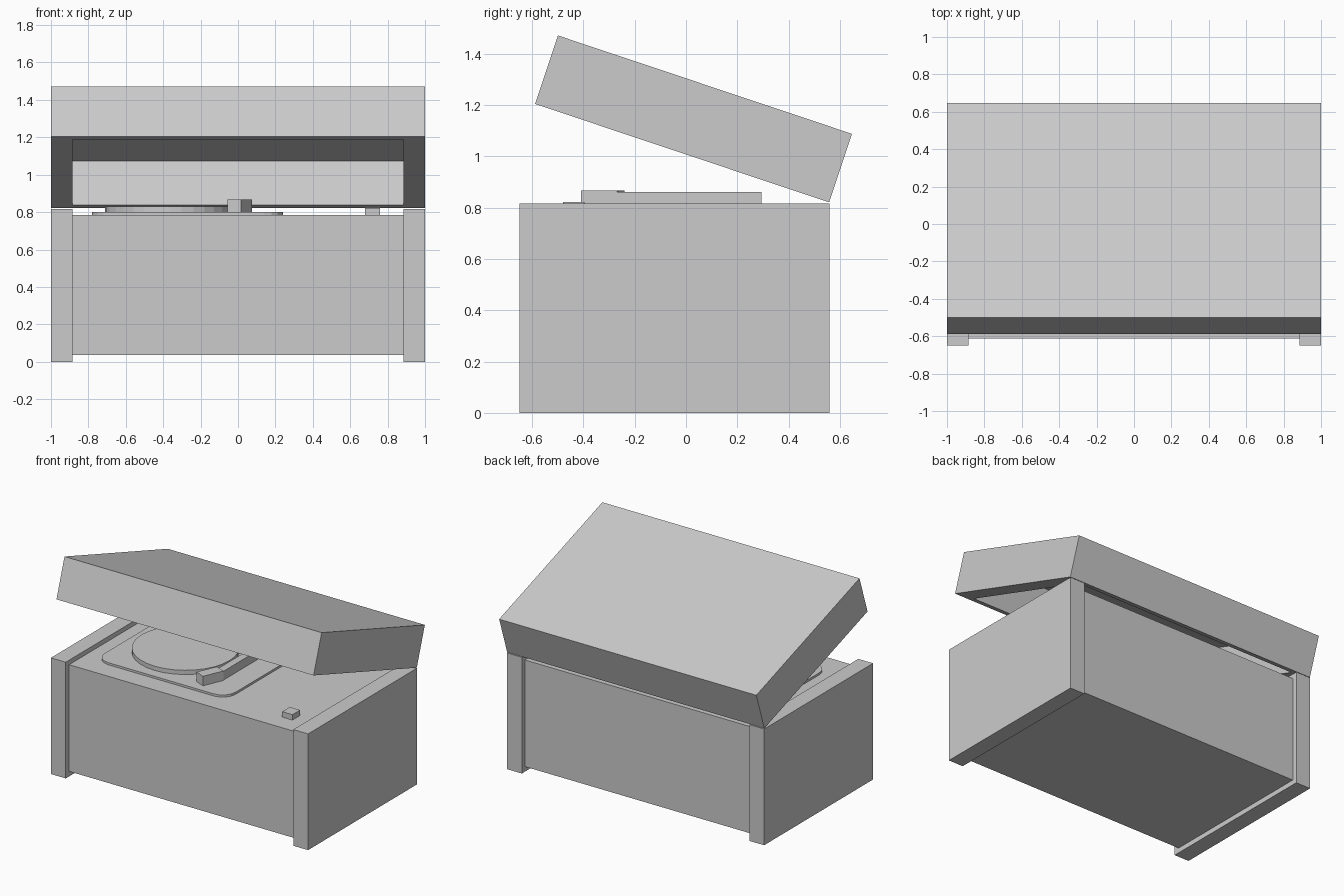
import bpy, bmesh, math

if "Cube" in bpy.data.objects:
    bpy.data.objects.remove(bpy.data.objects["Cube"])

def finish(name, bm):
    bmesh.ops.recalc_face_normals(bm, faces=bm.faces)
    mesh = bpy.data.meshes.new(name)
    bm.to_mesh(mesh)
    bm.free()
    ob = bpy.data.objects.new(name, mesh)
    bpy.context.collection.objects.link(ob)
    return ob

def prism(name, outline, z0, z1):
    """Extrude a flat outline upward from z0 to z1."""
    bm = bmesh.new()
    face = bm.faces.new([bm.verts.new((x, y, z0)) for x, y in outline])
    ext = bmesh.ops.extrude_face_region(bm, geom=[face])
    for v in ext["geom"]:
        if isinstance(v, bmesh.types.BMVert):
            v.co.z = z1
    return finish(name, bm)

def box(name, x0, x1, y0, y1, z0, z1):
    return prism(name, [(x0, y0), (x1, y0), (x1, y1), (x0, y1)], z0, z1)

def arc(cx, cy, r, start, end, n):
    angles = [math.radians(start + (end - start) * i / n) for i in range(n + 1)]
    return [(cx + r * math.cos(a), cy + r * math.sin(a)) for a in angles]

def rounded_rect(x0, x1, y0, y1, r, n=4):
    return (arc(x1 - r, y1 - r, r, 0, 90, n) + arc(x0 + r, y1 - r, r, 90, 180, n)
            + arc(x0 + r, y0 + r, r, 180, 270, n) + arc(x1 - r, y0 + r, r, 270, 360, n))

# Cabinet: body held between two side panels
box("cabinet_body", -0.885, 0.885, -0.612, 0.525, 0.035, 0.785)
box("left_side_panel", -1, -0.885, -0.65, 0.56, 0, 0.817)
box("right_side_panel", 0.885, 1, -0.65, 0.56, 0, 0.817)

# Turntable plate, platter and control knob
prism("turntable_plate", rounded_rect(-0.78, 0.24, -0.47, 0.36, 0.1), 0.785, 0.80)
prism("platter", arc(-0.37, -0.055, 0.342, 0, 360, 32)[:-1], 0.80, 0.83)
box("control_knob", 0.68, 0.76, -0.48, -0.395, 0.785, 0.823)

# Tone arm with angled head
box("tone_arm", 0.02, 0.072, -0.27, 0.295, 0.80, 0.862)
prism("tone_arm_head", [(-0.056, -0.38), (0.015, -0.41), (0.075, -0.27), (0.004, -0.24)], 0.80, 0.867)

# Hollow lid, modelled with its rear bottom edge on the hinge line
DEPTH, HEIGHT, ROOF = 1.209, 0.2815, 0.034
lid = box("lid", -1, 1, -DEPTH, 0, 0, HEIGHT)
bm = bmesh.new()
bm.from_mesh(lid.data)
bm.faces.ensure_lookup_table()
under = min(bm.faces, key=lambda f: f.calc_center_median().z)
bmesh.ops.inset_region(bm, faces=[under], thickness=0.076)
for v in under.verts:
    v.co.x = math.copysign(0.885, v.co.x)
hollow = bmesh.ops.extrude_face_region(bm, geom=[under])
for v in hollow["geom"]:
    if isinstance(v, bmesh.types.BMVert):
        v.co.z = HEIGHT - ROOF
if under.is_valid:
    bmesh.ops.delete(bm, geom=[under], context='FACES_ONLY')
bmesh.ops.recalc_face_normals(bm, faces=bm.faces)
bm.to_mesh(lid.data)
bm.free()
lid.location = (0, 0.558, 0.821)
lid.rotation_euler.x = math.radians(-18.5)
